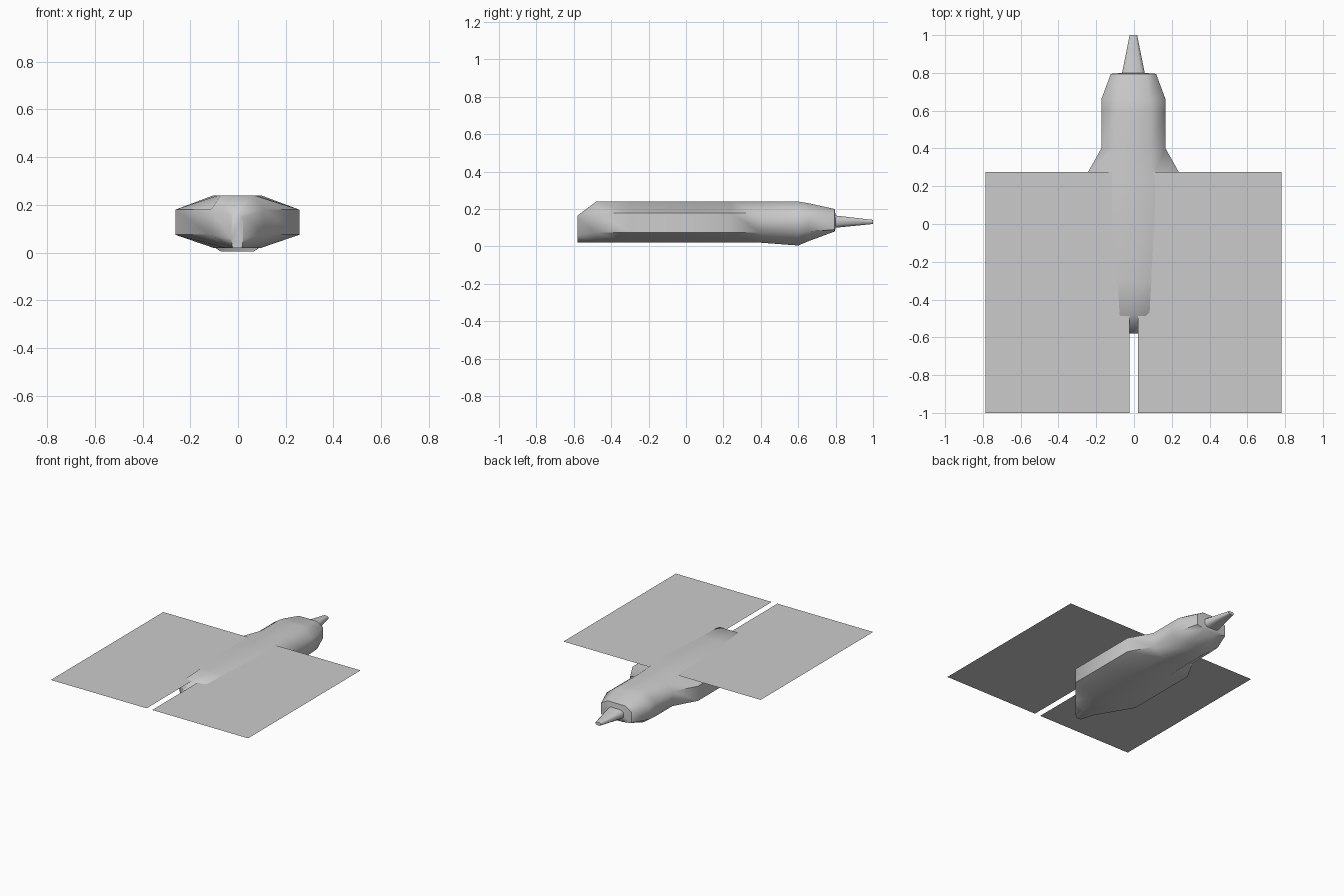
import bpy
import bmesh
import math

cube = bpy.data.objects.get("Cube")
if cube:
    bpy.data.objects.remove(cube)

grey = bpy.data.materials.new("light_grey")
grey.use_nodes = True
colour = (0.6, 0.6, 0.6, 1)
grey.diffuse_color = colour
grey.node_tree.nodes["Principled BSDF"].inputs["Base Color"].default_value = colour


def make_object(name, bm):
    mesh = bpy.data.meshes.new(name)
    bmesh.ops.recalc_face_normals(bm, faces=bm.faces)
    bm.to_mesh(mesh)
    bm.free()
    mesh.materials.append(grey)
    obj = bpy.data.objects.new(name, mesh)
    bpy.context.collection.objects.link(obj)
    return obj


def ring(bm, y, top_w, top_z, side_w, upper_z, lower_z, low_w, low_z):
    """Eight-sided hull section, mirrored about the centre line."""
    half = [(top_w, top_z), (side_w, upper_z), (side_w, lower_z), (low_w, low_z)]
    outline = half + [(-x, z) for x, z in reversed(half)]
    return [bm.verts.new((x - 0.003, y, z)) for x, z in outline]


# Hull: wedge nose, broad middle, narrower rear and tail spike
sections = [
    (-0.58, 0.02, 0.165, 0.025, 0.15, 0.06, 0.02, 0.02),
    (-0.48, 0.07, 0.24, 0.11, 0.18, 0.075, 0.05, 0.02),
    (-0.30, 0.08, 0.24, 0.26, 0.18, 0.075, 0.10, 0.02),
    (0.05, 0.10, 0.24, 0.26, 0.18, 0.075, 0.10, 0.02),
    (0.24, 0.10, 0.24, 0.26, 0.18, 0.075, 0.10, 0.02),
    (0.40, 0.09, 0.24, 0.17, 0.18, 0.075, 0.09, 0.02),
    (0.60, 0.09, 0.24, 0.17, 0.18, 0.075, 0.07, 0.005),
    (0.66, 0.085, 0.23, 0.17, 0.18, 0.08, 0.07, 0.03),
    (0.795, 0.07, 0.20, 0.12, 0.17, 0.09, 0.05, 0.08),
    (0.80, 0.04, 0.165, 0.06, 0.15, 0.115, 0.04, 0.10),
    (1.00, 0.012, 0.142, 0.02, 0.138, 0.125, 0.012, 0.12),
]
bm = bmesh.new()
rings = [ring(bm, *s) for s in sections]
for a, b in zip(rings, rings[1:]):
    for i in range(len(a)):
        j = (i + 1) % len(a)
        bm.faces.new((a[i], a[j], b[j], b[i]))
bm.faces.new(rings[0])
bm.faces.new(rings[-1])
hull = make_object("hull", bm)
bpy.context.view_layer.objects.active = hull
hull.select_set(True)
bpy.ops.object.shade_smooth_by_angle(angle=math.radians(60))

# Wings: two thin square sheets with a slot between them
for name, x0, x1 in (("left_wing", 0.02, 0.78), ("right_wing", -0.785, -0.025)):
    bm = bmesh.new()
    corners = ((x0, -1), (x1, -1), (x1, 0.275), (x0, 0.275))
    bm.faces.new([bm.verts.new((x, y, 0.235)) for x, y in corners])
    wing = make_object(name, bm)
    if wing.data.polygons[0].normal.z < 0:
        wing.data.flip_normals()
